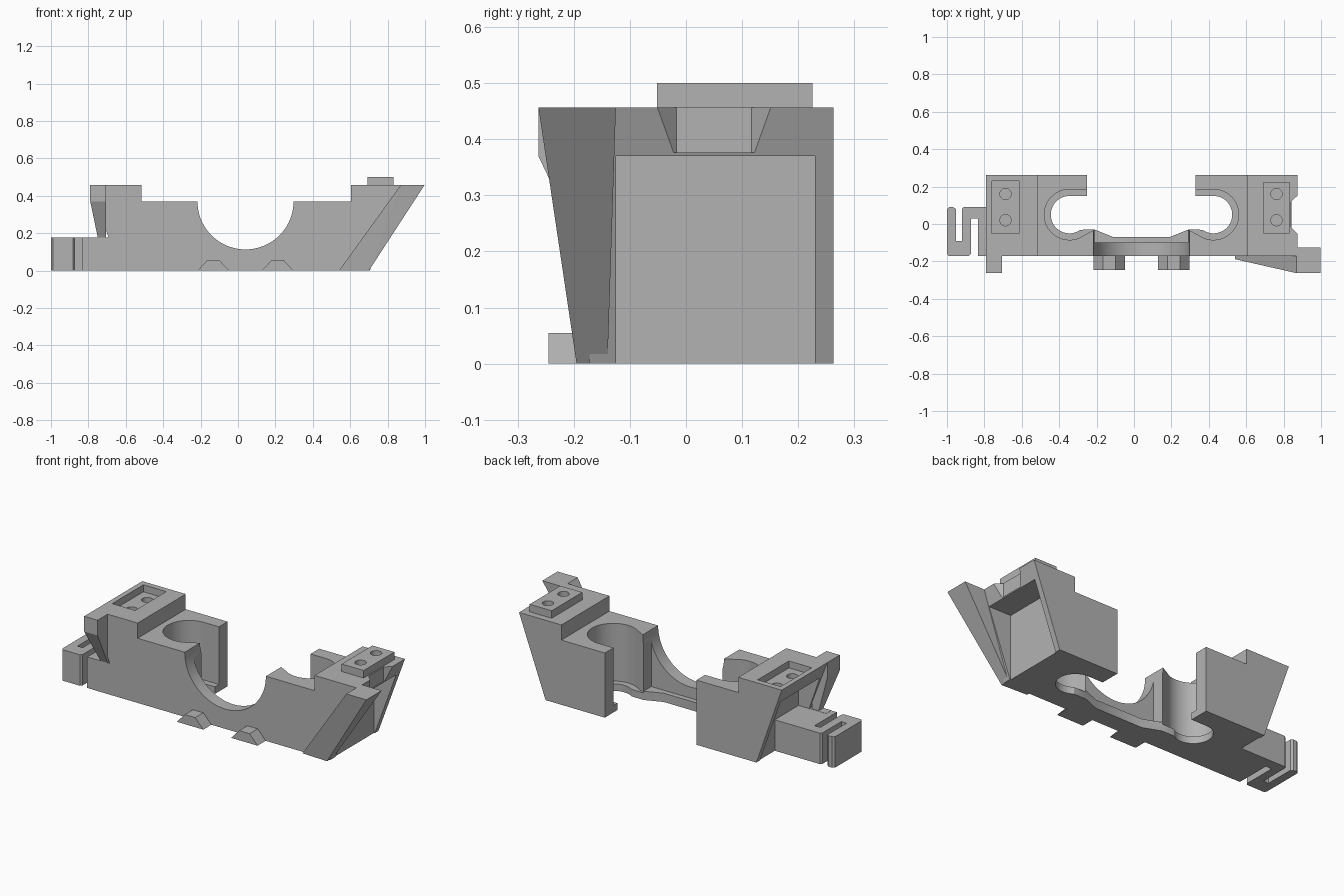
import bpy, bmesh, math

cube = bpy.data.objects.get("Cube")
if cube:
    bpy.data.objects.remove(cube, do_unlink=True)

grey = bpy.data.materials.new("matte grey")
grey.use_nodes = True
grey.diffuse_color = (0.45, 0.45, 0.45, 1)
grey.node_tree.nodes["Principled BSDF"].inputs["Base Color"].default_value = (0.45, 0.45, 0.45, 1)


def make(name, bm):
    bmesh.ops.recalc_face_normals(bm, faces=bm.faces)
    mesh = bpy.data.meshes.new(name)
    bm.to_mesh(mesh)
    bm.free()
    mesh.materials.append(grey)
    obj = bpy.data.objects.new(name, mesh)
    bpy.context.collection.objects.link(obj)
    return obj


def prism(name, points, lo, hi, axis="z"):
    """Extrude a 2D outline; axis y takes (x, z) points, axis z takes (x, y)."""
    bm = bmesh.new()
    place = (lambda p, h: (p[0], h, p[1])) if axis == "y" else (lambda p, h: (p[0], p[1], h))
    low = [bm.verts.new(place(p, lo)) for p in points]
    high = [bm.verts.new(place(p, hi)) for p in points]
    bm.faces.new(low)
    bm.faces.new(high)
    n = len(points)
    for i in range(n):
        j = (i + 1) % n
        bm.faces.new((low[i], low[j], high[j], high[i]))
    return make(name, bm)


def box(name, x0, x1, y0, y1, z0, z1):
    return prism(name, [(x0, y0), (x1, y0), (x1, y1), (x0, y1)], z0, z1)


def hull(name, points):
    bm = bmesh.new()
    for p in points:
        bm.verts.new(p)
    bmesh.ops.convex_hull(bm, input=bm.verts)
    return make(name, bm)


def arc(cx, cy, r, a0, a1, n):
    return [(cx + r * math.cos(math.radians(a0 + (a1 - a0) * i / n)),
             cy + r * math.sin(math.radians(a0 + (a1 - a0) * i / n))) for i in range(n + 1)]


def cylinder(name, x, y, r, z0, z1, n=32):
    return prism(name, arc(x, y, r, 0, 360, n)[:-1], z0, z1)


def cut(obj, cutter):
    """Subtract the cutter, bake the result and drop the helper."""
    cutter.hide_render = True
    mod = obj.modifiers.new("cut", "BOOLEAN")
    mod.operation, mod.solver, mod.object = "DIFFERENCE", "EXACT", cutter
    bpy.context.view_layer.update()
    graph = bpy.context.evaluated_depsgraph_get()
    mesh = bpy.data.meshes.new_from_object(obj.evaluated_get(graph))
    obj.modifiers.clear()
    obj.data = mesh
    bpy.data.objects.remove(cutter, do_unlink=True)


MID = 0.04  # centre line of the opening

# Main body with raised, undercut ends
body = prism("body", [(-0.63, 0), (0.705, 0), (0.873, 0.457), (0.605, 0.457), (0.605, 0.37),
                      (-0.515, 0.37), (-0.515, 0.457), (-0.79, 0.457)], -0.172, 0.263, "y")


# Slot with round ends, open at the back, narrower at the bottom lip
def slot(r, z0, z1):
    left = arc(MID - 0.385, 0.05, r, 90, 306, 28)
    side = [(MID - 0.29, 0.4), (MID - 0.29, 0.05 + r)] + left + [(MID - 0.25, -0.03), (MID - 0.15, -0.07)]
    return prism("slot_cutter", side + [(2 * MID - x, y) for x, y in reversed(side)], z0, z1)


cut(body, slot(0.135, 0.04, 0.6))
cut(body, slot(0.1, -0.1, 0.06))

# Round saddle in the front wall and the low ledge behind it
saddle = arc(MID, 0.37, 0.257, 180, 360, 36)
cut(body, prism("saddle_cutter", [(MID - 0.257, 0.6)] + saddle + [(MID + 0.257, 0.6)], -0.4, 0.1, "y"))
cut(body, box("ledge_cutter", MID - 0.25, MID + 0.25, -0.1, 0.3, 0.05, 0.6))

# Hollows under both overhanging ends
cut(body, box("right_hollow_cutter", -1.2, -0.625, -0.125, 0.23, -0.1, 0.37))
cut(body, box("left_hollow_cutter", 0.7, 1.2, -0.125, 0.23, -0.1, 0.37))

# Flared notch in one end
cut(body, prism("notch_cutter", [(0.838, -0.017), (0.91, -0.087), (0.91, 0.187), (0.838, 0.117)], 0.376, 0.6))

# Socket with two holes
cut(body, box("socket_cutter", -0.76, -0.615, -0.052, 0.23, 0.417, 0.6))
for y in (0.02, 0.16):
    cut(body, cylinder("hole_cutter", -0.687, y, 0.03, 0.385, 0.5))

# Raised plate with two holes
plate = box("raised_plate", 0.693, 0.832, -0.052, 0.225, 0.45, 0.5)
for y in (0.02, 0.16):
    cut(plate, cylinder("hole_cutter", 0.762, y, 0.03, 0.44, 0.6))

# Slanted front fin
fin = hull("front_fin", [(0.54, -0.17, 0), (0.54, -0.188, 0), (0.7, -0.195, 0), (0.7, -0.14, 0),
                         (0.87, -0.263, 0.457), (0.997, -0.263, 0.457), (0.997, -0.125, 0.457),
                         (0.87, -0.125, 0.457)])

# Tapered front flange and the low wall beneath it
flange = hull("front_flange", [(x, y, z) for x in (-0.79, -0.705) for y in (-0.263, -0.15)
                               for z in (0.37, 0.457)]
              + [(-0.75, -0.172, 0.178), (-0.75, -0.13, 0.178), (-0.705, -0.172, 0.178), (-0.705, -0.13, 0.178)])
wall = box("low_front_wall", -0.8, -0.6, -0.172, -0.125, 0, 0.178)

# Folded spring clip
clip = prism("spring_clip", [(-0.62, -0.171), (-0.835, -0.171), (-0.835, 0.03), (-0.872, 0.03),
                             (-0.872, -0.16), (-0.882, -0.171), (-0.99, -0.171), (-1.0, -0.16),
                             (-1.0, 0.08), (-0.988, 0.09), (-0.965, 0.09), (-0.953, 0.08),
                             (-0.953, -0.09), (-0.92, -0.09), (-0.92, 0.08), (-0.91, 0.09),
                             (-0.62, 0.09)], 0, 0.177)

# Small feet along the front
for side, x in (("right", -0.132), ("left", 0.212)):
    prism(side + "_foot", [(x - 0.084, 0), (x + 0.084, 0), (x + 0.033, 0.055), (x - 0.033, 0.055)],
          -0.245, -0.16, "y")

# Smooth the round walls, keep every edge crisp
for obj in (body, plate):
    bpy.ops.object.select_all(action="DESELECT")
    obj.select_set(True)
    bpy.context.view_layer.objects.active = obj
    bpy.ops.object.shade_smooth_by_angle(angle=math.radians(25))
